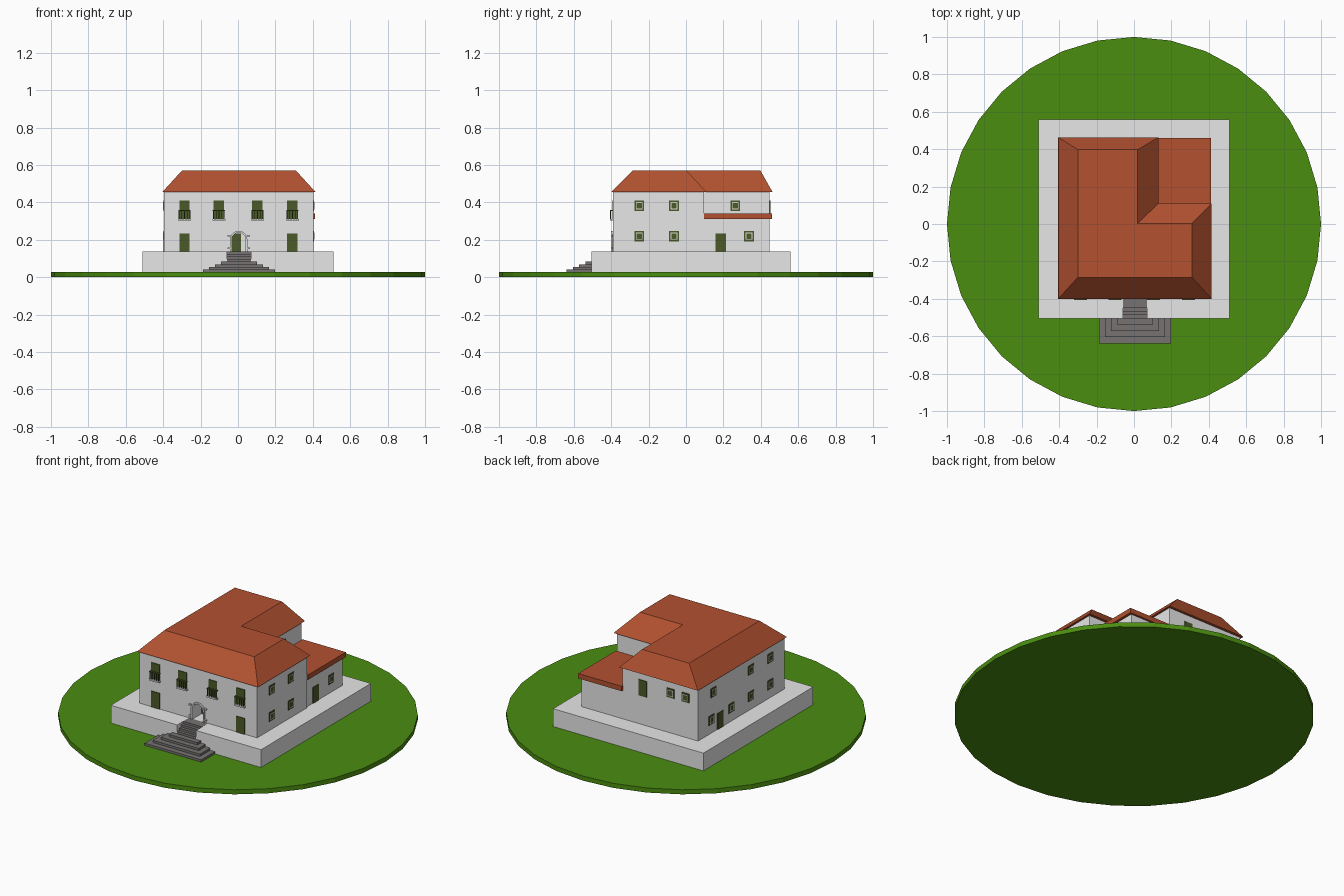
import bpy, bmesh, math

if "Cube" in bpy.data.objects:
    bpy.data.objects.remove(bpy.data.objects["Cube"])

def material(name, rgb):
    m = bpy.data.materials.new(name)
    m.diffuse_color = (*rgb, 1)
    m.use_nodes = True
    m.node_tree.nodes["Principled BSDF"].inputs["Base Color"].default_value = m.diffuse_color
    return m

GRASS = material("grass green", (0.069, 0.266, 0.005))
WALL = material("pale wall", (0.80, 0.80, 0.80))
ROOF = material("terracotta", (0.445, 0.083, 0.03))
STONE = material("grey stone", (0.18, 0.168, 0.165))
GREEN = material("dark window green", (0.07, 0.10, 0.02))

def loft(name, lower, upper, mat):
    """Closed solid between two matching loops of 3D points."""
    bm = bmesh.new()
    a = [bm.verts.new(p) for p in lower]
    b = [bm.verts.new(p) for p in upper]
    n = len(a)
    bm.faces.new(a[::-1])
    bm.faces.new(b)
    for i in range(n):
        j = (i + 1) % n
        bm.faces.new((a[i], a[j], b[j], b[i]))
    bmesh.ops.recalc_face_normals(bm, faces=bm.faces)
    me = bpy.data.meshes.new(name)
    bm.to_mesh(me)
    bm.free()
    me.materials.append(mat)
    ob = bpy.data.objects.new(name, me)
    bpy.context.collection.objects.link(ob)
    return ob

def prism(name, poly, z0, z1, mat):
    return loft(name, [(x, y, z0) for x, y in poly], [(x, y, z1) for x, y in poly], mat)

def prism_y(name, poly, y0, y1, mat):
    return loft(name, [(x, y0, z) for x, z in poly], [(x, y1, z) for x, z in poly], mat)

def box(name, x0, x1, y0, y1, z0, z1, mat):
    return prism(name, [(x0, y0), (x1, y0), (x1, y1), (x0, y1)], z0, z1, mat)

def cut(ob, cutter):
    mod = ob.modifiers.new("cut", 'BOOLEAN')
    mod.operation = 'DIFFERENCE'
    mod.solver = 'EXACT'
    mod.object = cutter
    bpy.context.view_layer.objects.active = ob
    bpy.ops.object.modifier_apply(modifier=mod.name)
    bpy.data.objects.remove(cutter)

# Lawn disc and terrace
ring = [(math.sin(2 * math.pi * i / 32), math.cos(2 * math.pi * i / 32)) for i in range(32)]
prism("lawn", ring, 0, 0.028, GRASS)
TOP = 0.137
terrace = box("terrace", -0.51, 0.51, -0.505, 0.56, 0.02, TOP, WALL)
cut(terrace, box("stair_cutter", -0.059, 0.069, -0.60, -0.41, 0.035, 0.3, WALL))

# Stairs: five stacked pyramid steps, then three set into the terrace
rise = 0.0137
for i in range(8):
    half = max(0.192 - 0.032 * i, 0.064)
    y0 = -0.638 + 0.0333 * i if i < 5 else -0.505 + 0.019 * (i - 4)
    y1 = -0.50 if i < 4 else -0.392
    box("step", 0.005 - half, 0.005 + half, y0, y1,
        0.02 if i < 4 else 0.03, 0.028 + rise * (i + 1), STONE)

# L-shaped two-storey house
walls = prism("house_walls", [(-0.395, -0.39), (0.403, -0.39), (0.403, 0.095),
              (0.118, 0.095), (0.118, 0.447), (-0.395, 0.447)], 0.13, 0.457, WALL)

# Arched entrance recess
PX, SPRING = 0.004, 0.202
def arch(r, n=10):
    return [(PX + r * math.cos(math.pi * i / n), SPRING + r * math.sin(math.pi * i / n))
            for i in range(n + 1)]
R_IN, R_OUT = 0.037, 0.046
opening = [(PX - R_IN, TOP), (PX + R_IN, TOP)] + arch(R_IN)
cut(walls, prism_y("entrance_cutter", opening, -0.45, -0.30, WALL))
surround = [(PX + R_OUT, TOP)] + arch(R_OUT) + [(PX - R_OUT, TOP), (PX - R_IN, TOP)] \
           + arch(R_IN)[::-1] + [(PX + R_IN, TOP)]
prism_y("entrance_arch", surround, -0.40, -0.385, WALL)
box("entrance_door", PX - R_IN, 0.016, -0.306, -0.298, TOP, 0.235, GREEN)
for s in (-1, 1):
    for z in (0.155, 0.222):
        c = PX + s * (R_OUT + 0.006)
        box("arch_block", c - 0.008, c + 0.008, -0.40, -0.385, z - 0.004, z + 0.004, WALL)

# Hipped roof with a flat top
eave = [(-0.405, -0.40), (0.415, -0.40), (0.415, 0.11), (0.13, 0.11), (0.13, 0.463), (-0.405, 0.463)]
crown = [(-0.30, -0.285), (0.31, -0.285), (0.31, 0.003), (0.02, 0.003), (0.02, 0.398), (-0.30, 0.398)]
loft("main_roof", [(x, y, 0.455) for x, y in eave], [(x, y, 0.57) for x, y in crown], ROOF)

# Single-storey annex with slab roof
box("annex_walls", 0.11, 0.395, 0.09, 0.447, 0.13, 0.312, WALL)
box("annex_roof", 0.115, 0.411, 0.095, 0.459, 0.311, 0.341, ROOF)

# Openings: plates lying on a wall; u runs along the wall
PLANES = {"front": -0.39, "back": 0.447, "left": -0.395, "right": 0.403, "annex": 0.395, "wing": 0.118}

def plate(name, side, u0, u1, z0, z1, t, mat):
    p = PLANES[side]
    s = -1 if side in ("front", "left") else 1
    d0, d1 = sorted((p - s * 0.002, p + s * t))
    if side in ("front", "back"):
        box(name, u0, u1, d0, d1, z0, z1, mat)
    else:
        box(name, d0, d1, u0, u1, z0, z1, mat)

def window(side, u, z):
    w, h = 0.026, 0.028
    plate("window", side, u - w, u + w, z - h, z + h, 0.004, GREEN)
    for k in (-0.5, 0.5):
        plate("window_bar", side, u + k * 0.032 - 0.002, u + k * 0.032 + 0.002,
              z - 0.019, z + 0.019, 0.006, WALL)
        plate("window_bar", side, u - 0.018, u + 0.018,
              z + k * 0.034 - 0.002, z + k * 0.034 + 0.002, 0.006, WALL)

def door(side, u, z0):
    plate("door", side, u - 0.028, u + 0.028, z0, z0 + 0.098, 0.004, GREEN)

HIGH, LOW = 0.382, 0.22
for side, u, z in [("right", -0.25, HIGH), ("right", -0.064, HIGH), ("right", -0.25, LOW),
                   ("right", -0.064, LOW), ("wing", 0.263, HIGH), ("annex", 0.337, LOW),
                   ("left", -0.25, HIGH), ("left", -0.064, HIGH), ("left", 0.30, HIGH),
                   ("left", -0.25, LOW), ("left", -0.064, LOW), ("left", 0.127, LOW),
                   ("left", 0.32, LOW), ("back", -0.21, HIGH), ("back", -0.31, HIGH)]:
    window(side, u, z)
for side, u, z in [("front", -0.286, TOP), ("front", 0.291, TOP), ("annex", 0.187, TOP),
                   ("left", 0.234, TOP), ("back", -0.02, 0.312)]:
    door(side, u, z)

# Front balcony doors with ledge and railing
for u in (-0.286, -0.102, 0.104, 0.291):
    door("front", u, 0.312)
    plate("balcony_ledge", "front", u - 0.034, u + 0.034, 0.303, 0.312, 0.016, WALL)
    plate("balcony_rail", "front", u - 0.033, u + 0.033, 0.354, 0.359, 0.015, GREEN)
    for i in range(5):
        c = u + (i - 2) * 0.0145
        box("balcony_bar", c - 0.002, c + 0.002, -0.405, -0.401, 0.31, 0.356, GREEN)
